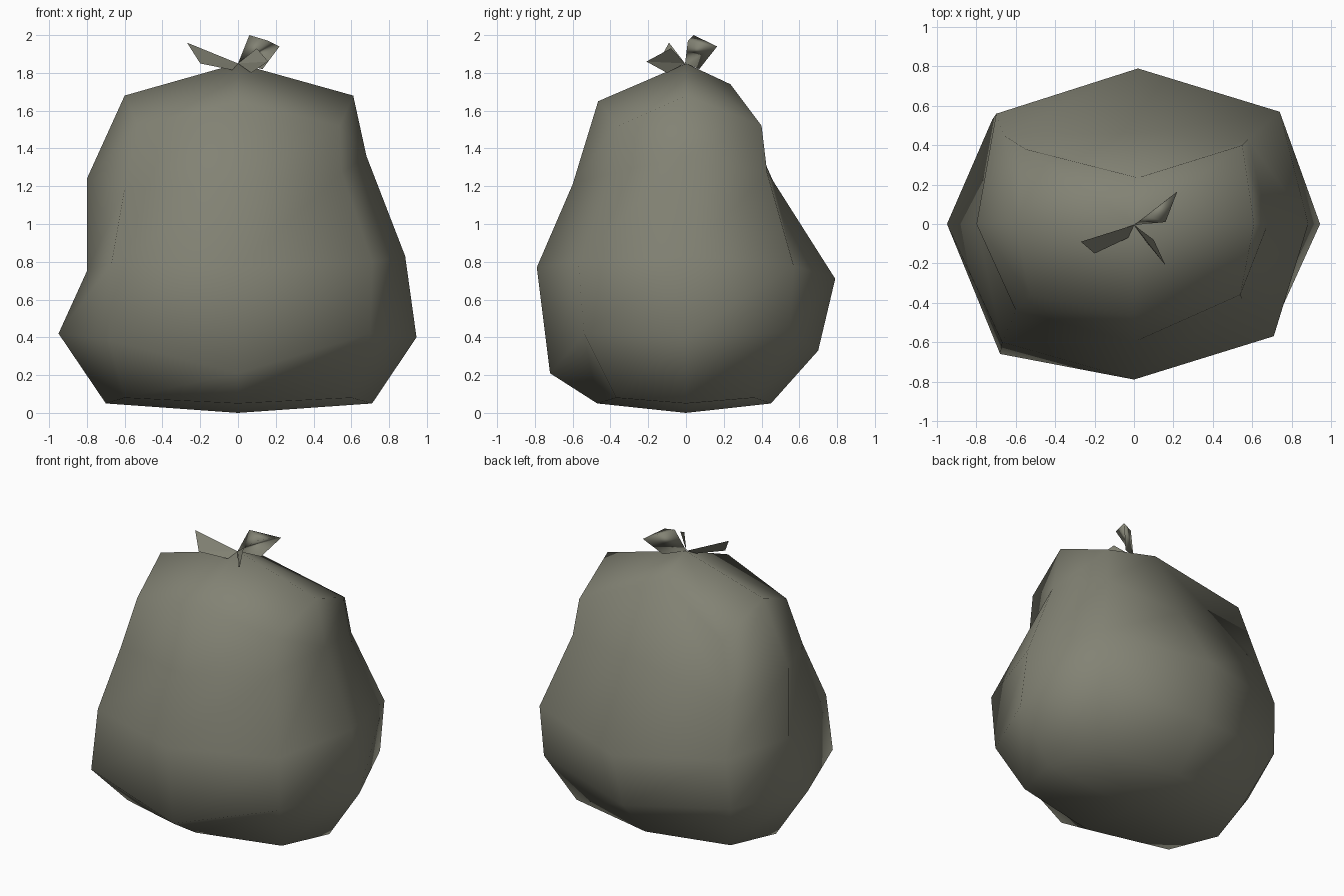
import bpy, bmesh

if "Cube" in bpy.data.objects:
    bpy.data.objects.remove(bpy.data.objects["Cube"])

mat = bpy.data.materials.new("dull olive grey plastic")
mat.diffuse_color = (0.225, 0.225, 0.175, 1)
mat.use_nodes = True
mat.node_tree.nodes["Principled BSDF"].inputs["Base Color"].default_value = mat.diffuse_color


def finish(name, bm, smooth):
    bmesh.ops.recalc_face_normals(bm, faces=bm.faces)
    for f in bm.faces:
        f.smooth = smooth
    me = bpy.data.meshes.new(name)
    bm.to_mesh(me)
    bm.free()
    me.materials.append(mat)
    ob = bpy.data.objects.new(name, me)
    bpy.context.collection.objects.link(ob)
    return ob


# Sack: eight lopsided side profiles, bottom to top, anticlockwise from +x
profiles = [
    [(.71, 0, .05), (.945, 0, .40), (.885, 0, .83), (.68, 0, 1.36), (.61, 0, 1.68)],
    [(.60, .36, .08), (.72, .55, .43), (.74, .57, .78), (.58, .43, 1.27), (.55, .40, 1.52)],
    [(0, .45, .05), (0, .70, .33), (.02, .79, .71), (0, .46, 1.23), (.02, .235, 1.74)],
    [(-.60, .36, .08), (-.72, .53, .43), (-.70, .56, .78), (-.66, .45, 1.12), (-.55, .38, 1.51)],
    [(-.70, 0, .05), (-.95, 0, .42), (-.80, 0, .75), (-.80, 0, 1.24), (-.60, 0, 1.68)],
    [(-.60, -.37, .08), (-.68, -.66, .385), (-.67, -.60, .79), (-.60, -.44, 1.19), (-.53, -.36, 1.52)],
    [(0, -.47, .05), (0, -.72, .21), (0, -.79, .77), (0, -.60, 1.21), (0, -.465, 1.65)],
    [(.60, -.37, .08), (.70, -.54, .42), (.71, -.57, .80), (.55, -.38, 1.27), (.54, -.36, 1.52)],
]
bm = bmesh.new()
cols = [[bm.verts.new(p) for p in prof] for prof in profiles]
base, top = bm.verts.new((0, 0, 0)), bm.verts.new((0, 0, 1.85))
for i in range(8):
    a, b = cols[i], cols[(i + 1) % 8]
    bm.faces.new((base, b[0], a[0]))
    bm.faces.new((a[4], b[4], top))
    for k in range(4):
        if k == 3 and i == 2:      # fold under the back left shoulder
            bm.faces.new((a[3], b[3], a[4]))
            bm.faces.new((b[3], b[4], a[4]))
        elif k == 3 and i == 7:    # fold under the front right shoulder
            bm.faces.new((a[3], b[3], a[4]))
            bm.faces.new((b[3], b[4], a[4]))
        else:
            bm.faces.new((a[k], b[k], b[k + 1], a[k + 1]))
finish("sack", bm, True)


# Knot ends: three small flaps fanning out of the neck
def flap(name, pts, faces):
    bm = bmesh.new()
    vs = [bm.verts.new(p) for p in pts]
    for f in faces:
        bm.faces.new([vs[i] for i in f])
    finish(name, bm, len(faces) > 2)


root = (0, -.005, 1.85)
flap("left_tie_flap",
     [root, (-.03, -.07, 1.815), (-.20, -.15, 1.85), (-.27, -.09, 1.96)],
     [(0, 1, 2), (0, 2, 3)])
flap("front_tie_flap",
     [root, (.07, -.10, 1.80), (.16, -.21, 1.86), (.10, -.08, 1.93)],
     [(0, 1, 2), (0, 2, 3)])
flap("back_tie_flap",
     [root, (.06, .04, 2.0), (.16, .01, 1.97), (.22, .165, 1.94), (.13, .07, 1.82)],
     [(0, 2, 1), (1, 2, 3), (0, 4, 3, 2), (0, 1, 3, 4)])
